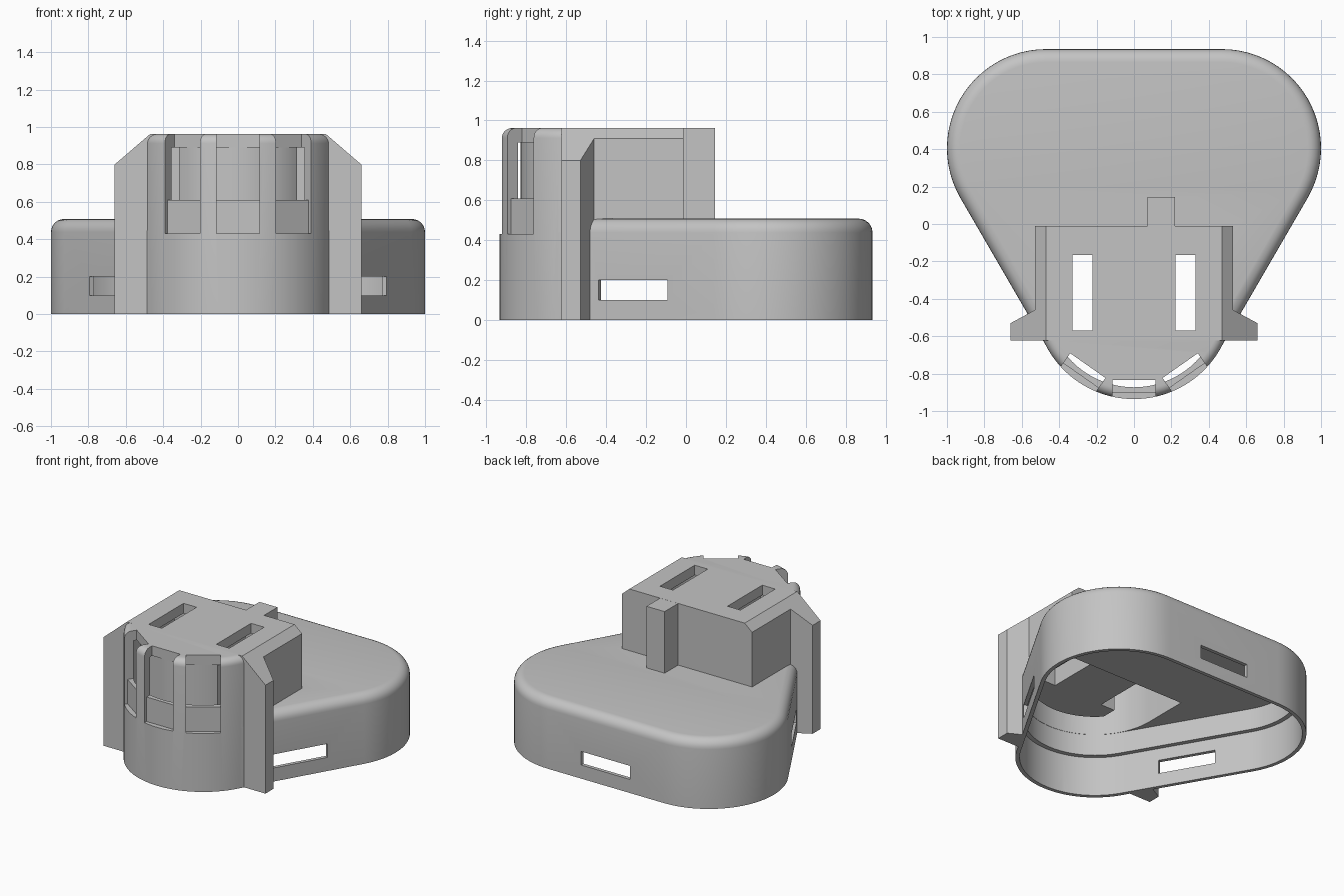
import bpy, bmesh
from math import sin, cos, pi, asin, radians
from mathutils import Matrix

if "Cube" in bpy.data.objects:
    bpy.data.objects.remove(bpy.data.objects["Cube"])

R = 0.53                      # outer corner radius
TOP, LID = 0.962, 0.508       # tower height, base height
FRONT_Y = -0.405              # centre of the front round

grey = bpy.data.materials.new("plain grey")
grey.use_nodes = True
colour = (0.55, 0.55, 0.55, 1)
grey.diffuse_color = colour
grey.node_tree.nodes["Principled BSDF"].inputs["Base Color"].default_value = colour


def loft(name, rings):
    """Closed solid through rings of equal point count."""
    bm = bmesh.new()
    loops = [[bm.verts.new(p) for p in ring] for ring in rings]
    n = len(loops[0])
    for a, b in zip(loops, loops[1:]):
        for i in range(n):
            j = (i + 1) % n
            bm.faces.new((a[i], a[j], b[j], b[i]))
    bm.faces.new(loops[0][::-1])
    bm.faces.new(loops[-1])
    bmesh.ops.recalc_face_normals(bm, faces=bm.faces)
    mesh = bpy.data.meshes.new(name)
    bm.to_mesh(mesh)
    bm.free()
    obj = bpy.data.objects.new(name, mesh)
    bpy.context.collection.objects.link(obj)
    mesh.materials.append(grey)
    return obj


def prism(name, outline, z0, z1):
    return loft(name, [[(x, y, z) for x, y in outline] for z in (z0, z1)])


def box(name, x0, x1, y0, y1, z0, z1):
    return prism(name, [(x0, y0), (x1, y0), (x1, y1), (x0, y1)], z0, z1)


def arc(cx, cy, r, a0, a1, n=24):
    return [(cx + r * cos(a0 + (a1 - a0) * i / n), cy + r * sin(a0 + (a1 - a0) * i / n))
            for i in range(n + 1)]


def rounded_triangle(r):
    corners = [(0, FRONT_Y, 210), (0.47, 0.405, -30), (-0.47, 0.405, 90)]
    return [p for x, y, a in corners
            for p in arc(x, y, r, radians(a), radians(a + 120))]


def front_round(r, chord=-0.605):
    a = asin((FRONT_Y - chord) / r)
    return arc(0, FRONT_Y, r, pi + a, 2 * pi - a, 36)


def filleted(name, outline, r, height, fillet, steps=6):
    """Extruded outline with a rounded top edge."""
    rings = [[(x, y, 0) for x, y in outline(r)]]
    for i in range(steps + 1):
        t = pi / 2 * i / steps
        z = height - fillet * (1 - sin(t))
        rings.append([(x, y, z) for x, y in outline(r - fillet * (1 - cos(t)))])
    return loft(name, rings)


def combine(target, other, operation):
    """Apply a boolean and discard the second solid."""
    mod = target.modifiers.new("join", 'BOOLEAN')
    mod.operation, mod.solver, mod.object = operation, 'EXACT', other
    bpy.context.view_layer.update()
    graph = bpy.context.evaluated_depsgraph_get()
    mesh = bpy.data.meshes.new_from_object(target.evaluated_get(graph))
    target.modifiers.clear()
    target.data = mesh
    bpy.data.objects.remove(other)


# Tower block with side flanges reaching the ground
half = [(0.66, -0.623), (0.66, -0.53), (0.53, -0.46)]
flanges = half + [(-x, y) for x, y in half[::-1]]
tower = prism("tower", flanges, 0, TOP)
combine(tower, box("tower_back", -0.53, 0.53, -0.47, -0.012, 0.4, TOP), 'UNION')

# Sloped shoulders
for side in (1, -1):
    slope = [(0.37, 1.048), (0.8, 0.678), (1.0, 1.2)]
    cutter = loft("shoulder_cut", [[(side * x, y, z) for x, z in slope] for y in (-0.8, 0.1)])
    combine(tower, cutter, 'DIFFERENCE')

# Base shell, rounded tower front and rear tab
shell = filleted("housing", rounded_triangle, R, LID, 0.07)
combine(shell, tower, 'UNION')
combine(shell, filleted("tower_front", front_round, R + 0.001, TOP, 0.05), 'UNION')
combine(shell, box("rear_tab", 0.073, 0.22, -0.1, 0.145, 0.4, TOP - 0.0005), 'UNION')

# Hollow interior with a stepped wall
combine(shell, prism("rim_cavity", rounded_triangle(R - 0.027), -0.1, 0.29), 'DIFFERENCE')
combine(shell, prism("base_cavity", rounded_triangle(R - 0.06), 0.2, LID - 0.06), 'DIFFERENCE')
inside = arc(0, FRONT_Y, 0.468, pi, 2 * pi, 36) + [(0.468, -0.07), (-0.468, -0.07)]
combine(shell, prism("tower_cavity", inside, 0.25, TOP - 0.073), 'DIFFERENCE')

# Front windows: a shallow recess below, an open gap above
for angle in (-35, 0, 35):
    for depth, z0, z1 in ((0.495, 0.43, 0.65), (0.43, 0.61, 1.1)):
        cutter = box("window_cut", -0.115, 0.115, -0.7, -depth, z0, z1)
        cutter.data.transform(Matrix.Translation((0, FRONT_Y, 0))
                              @ Matrix.Rotation(radians(angle), 4, 'Z'))
        combine(shell, cutter, 'DIFFERENCE')

# Inner core hanging behind the windows, with a tongue between the slots
chord = asin(0.315 / 0.425)
core = arc(0, FRONT_Y, 0.425, 1.5 * pi - chord, 1.5 * pi + chord)
core += [(0.315, -0.58), (0.2, -0.58), (0.2, -0.2), (-0.2, -0.2), (-0.2, -0.58), (-0.315, -0.58)]
combine(shell, prism("inner_core", core, 0.56, TOP - 0.05), 'UNION')

# Long slots through the tower top
for side in (1, -1):
    x0, x1 = sorted((side * 0.222, side * 0.328))
    combine(shell, box("top_slot", x0, x1, -0.57, -0.165, 0.8, 1.1), 'DIFFERENCE')

# Slots in the three base walls
for angle in (0, 120, 240):
    cutter = box("wall_slot", -0.2, 0.2, 0.6, 1.0, 0.1, 0.2)
    turn = Matrix.Rotation(radians(angle), 4, 'Z')
    cutter.data.transform(Matrix.Translation((0, 0.135, 0)) @ turn
                          @ Matrix.Translation((0, -0.135, 0)))
    combine(shell, cutter, 'DIFFERENCE')

# Smooth rounds, sharp corners
bpy.ops.object.select_all(action='DESELECT')
shell.select_set(True)
bpy.context.view_layer.objects.active = shell
bpy.ops.object.shade_smooth_by_angle(angle=radians(30))
